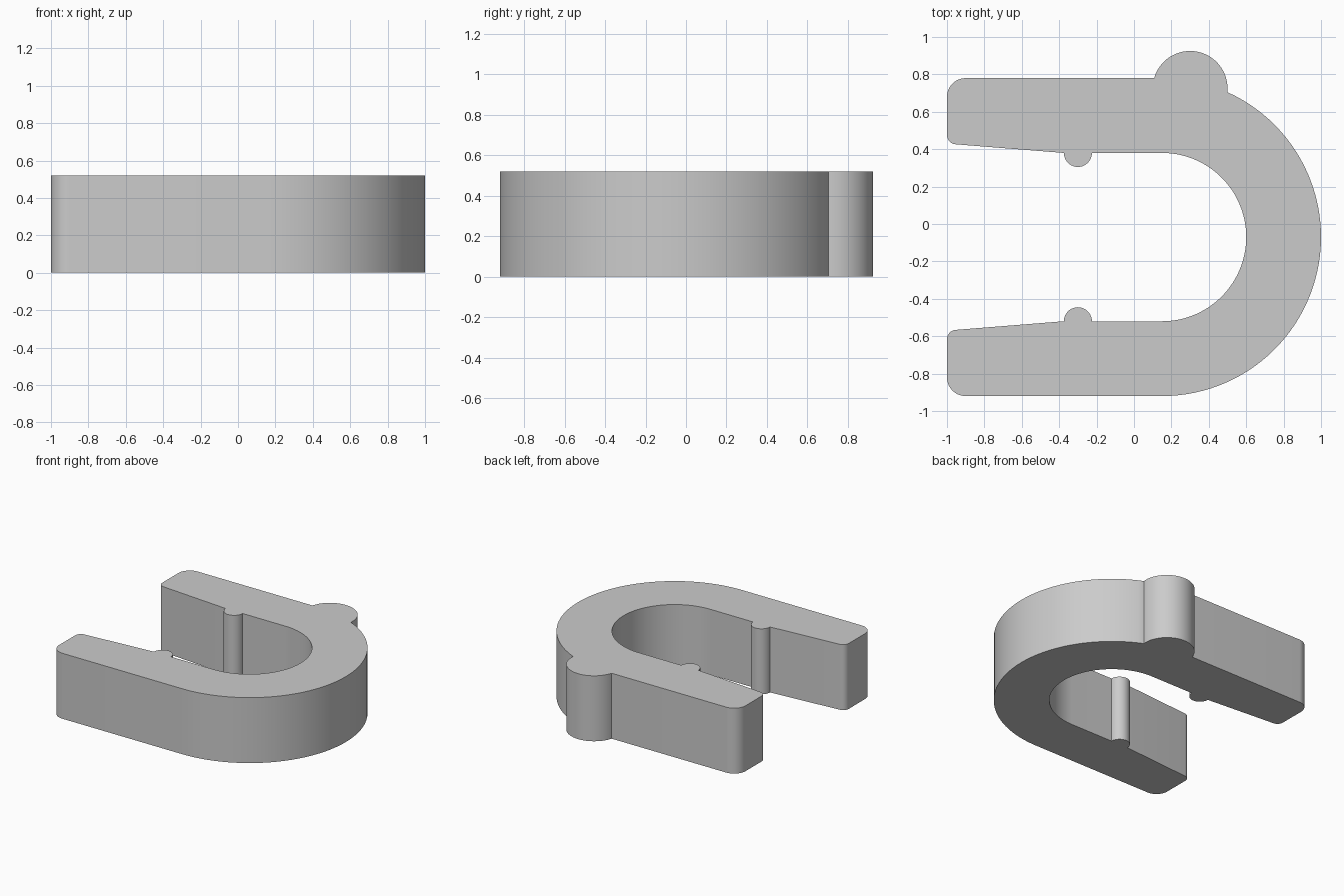
import bpy, bmesh
from math import radians, cos, sin

cube = bpy.data.objects.get("Cube")
if cube:
    bpy.data.objects.remove(cube)

HEIGHT = 0.52
MID_Y = -0.07          # centre line of the U
BEND_X = 0.15          # centre of the bend


def arc(cx, cy, radius, start, end, step=4):
    """Points along an arc, angles in degrees, y measured from the centre line."""
    n = max(4, round(abs(end - start) / step))
    angles = [radians(start + (end - start) * i / n) for i in range(n + 1)]
    return [(cx + radius * cos(a), MID_Y + cy + radius * sin(a)) for a in angles]


# Outline of the clip, counter-clockwise
outline = (
    arc(-0.9, -0.75, 0.1, 180, 270, 9)           # outer corner of front arm
    + arc(BEND_X, 0, 0.85, -90, 65.7, 3)         # outer bend
    + arc(0.3, 0.795, 0.2, -5.8, 164)            # round lug on the back
    + arc(-0.9, 0.75, 0.1, 90, 180, 9)           # outer corner of back arm
    + arc(-0.95, 0.546, 0.05, 180, 265.4, 9)     # inner corner, then taper
    + arc(-0.3, 0.45, 0.075, 180, 360, 9)        # grip bump on back arm
    + arc(BEND_X, 0, 0.45, 90, -90, 3)           # inner bend
    + arc(-0.3, -0.45, 0.075, 0, 180, 9)         # grip bump on front arm
    + arc(-0.95, -0.546, 0.05, 94.6, 180, 9)     # inner corner of front arm
)

# Extrude the outline upward
bm = bmesh.new()
base = bm.faces.new([bm.verts.new((x, y, 0)) for x, y in outline])
top = bmesh.ops.extrude_face_region(bm, geom=[base], use_keep_orig=True)
verts = [v for v in top["geom"] if isinstance(v, bmesh.types.BMVert)]
bmesh.ops.translate(bm, verts=verts, vec=(0, 0, HEIGHT))
bmesh.ops.remove_doubles(bm, verts=bm.verts, dist=0.0005)
bmesh.ops.recalc_face_normals(bm, faces=bm.faces)
mesh = bpy.data.meshes.new("clip_body")
bm.to_mesh(mesh)
bm.free()
clip = bpy.data.objects.new("clip_body", mesh)
bpy.context.collection.objects.link(clip)

# Plain grey material
grey = bpy.data.materials.new("light_grey")
grey.use_nodes = True
colour = (0.6, 0.6, 0.6, 1)
grey.diffuse_color = colour
grey.node_tree.nodes["Principled BSDF"].inputs["Base Color"].default_value = colour
mesh.materials.append(grey)

# Smooth curved walls, sharp rims
bpy.ops.object.select_all(action="DESELECT")
clip.select_set(True)
bpy.context.view_layer.objects.active = clip
bpy.ops.object.shade_smooth_by_angle(angle=radians(30))
